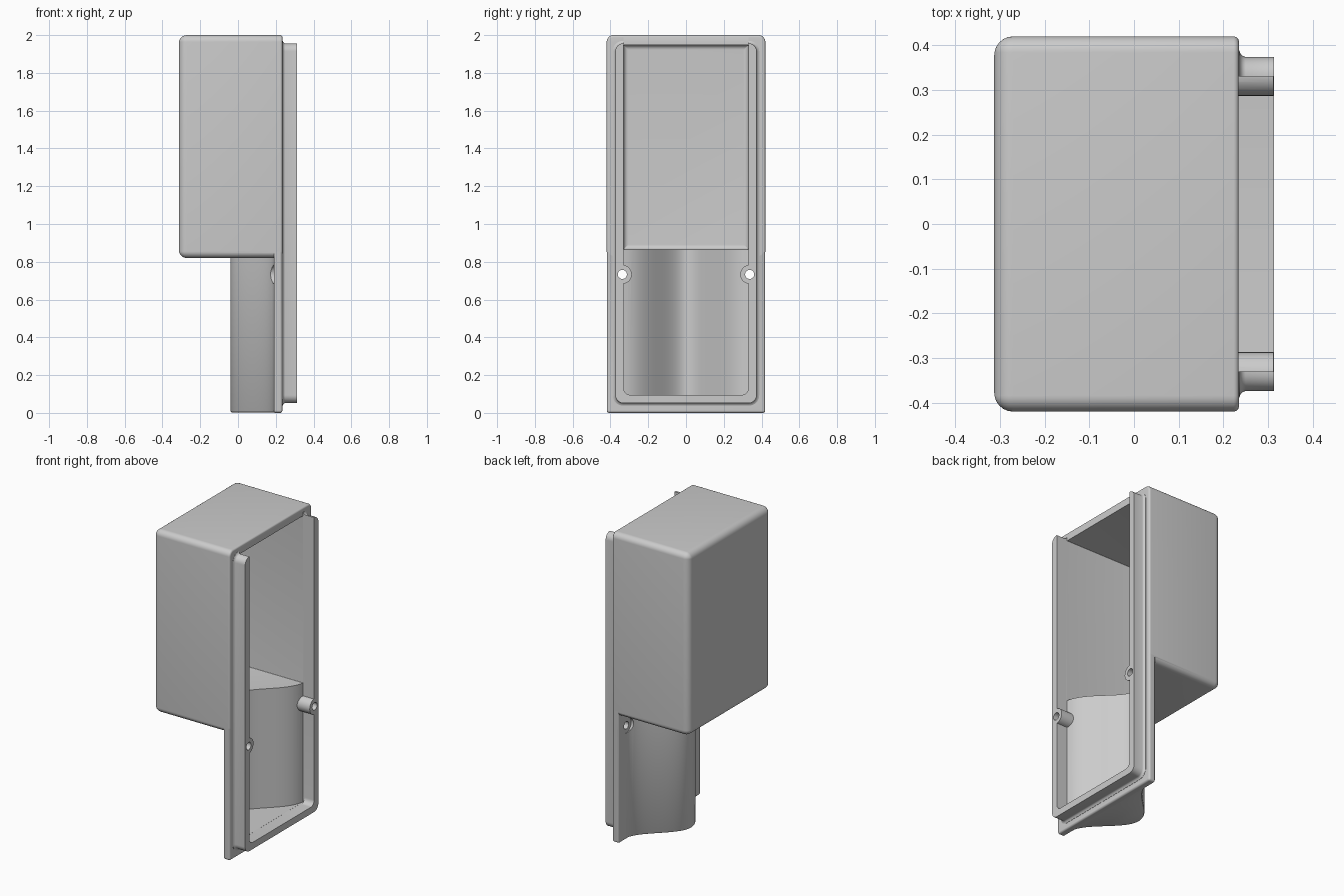
import bpy, bmesh
from math import sin, cos, pi, radians, hypot
from mathutils import Vector

cube = bpy.data.objects.get("Cube")
if cube:
    bpy.data.objects.remove(cube, do_unlink=True)

grey = bpy.data.materials.new("light grey plastic")
grey.use_nodes = True
colour = (0.6, 0.6, 0.6, 1)
grey.diffuse_color = colour
grey.node_tree.nodes["Principled BSDF"].inputs["Base Color"].default_value = colour

HALF = 0.42            # half width of the case
BACK, FRONT = -0.313, 0.235
TIP = 0.313            # front of the lip
SPLIT = 0.82           # underside of the upper box
SCREW_Y, SCREW_Z = 0.337, 0.733


def loft(name, rings):
    """Closed solid through rings of equal point count."""
    bm = bmesh.new()
    loops = [[bm.verts.new(p) for p in ring] for ring in rings]
    n = len(loops[0])
    for a, b in zip(loops, loops[1:]):
        for i in range(n):
            j = (i + 1) % n
            bm.faces.new((a[i], a[j], b[j], b[i]))
    bm.faces.new(loops[0])
    bm.faces.new(loops[-1])
    bmesh.ops.recalc_face_normals(bm, faces=bm.faces)
    mesh = bpy.data.meshes.new(name)
    bm.to_mesh(mesh)
    bm.free()
    mesh.materials.append(grey)
    ob = bpy.data.objects.new(name, mesh)
    bpy.context.collection.objects.link(ob)
    return ob


def rounded_rect(x, half, z0, z1, r, steps=8):
    pts = []
    corners = ((1, z1 - r, 0), (-1, z1 - r, 1), (-1, z0 + r, 2), (1, z0 + r, 3))
    for side, zc, quarter in corners:
        for i in range(steps + 1):
            a = (quarter + i / steps) * pi / 2
            pts.append((x, side * (half - r) + r * cos(a), zc + r * sin(a)))
    return pts


def slab(name, sections, half, z0, z1, r):
    """Rounded rectangle swept along x; sections are (x, inset)."""
    return loft(name, [rounded_rect(x, half - d, z0 + d, z1 - d, max(r - d, 0.003))
                       for x, d in sections])


def fillet(x, r, direction, steps=6):
    """Sections rounding an end at x; direction +1 starts there, -1 ends there."""
    secs = [(x + direction * r * (1 - cos(i / steps * pi / 2)),
             r * (1 - sin(i / steps * pi / 2))) for i in range(steps + 1)]
    return secs if direction > 0 else secs[::-1]


def wave(offset, limit, count=64):
    """Grip cross-section, offset towards the front along its normal."""
    k = pi / 0.35
    pts = []
    for i in range(count + 1):
        y = -0.35 + 0.7 * i / count
        x = 0.19 - 0.115 * (1 + cos(k * y))
        slope = 0.115 * k * sin(k * y)
        length = hypot(1, slope)
        py = y - offset * slope / length
        pts.append((x + offset / length, max(-limit, min(limit, py))))
    return pts


def grip(name, offset, limit, front, levels):
    """Wave section extruded in z; levels are (z, extra offset)."""
    rings = []
    for z, extra in levels:
        pts = wave(offset + extra, limit)
        ends = [(front, limit + 0.001), (front, -limit - 0.001)]
        rings.append([(x, y, z) for x, y in pts + ends])
    return loft(name, rings)


def rod(name, side, r, x0, x1, clip=1.0, steps=32):
    """Cylinder along x at a screw position, flattened beyond clip."""
    rings = []
    for x in (x0, x1):
        rings.append([(x, side * min(SCREW_Y + r * cos(2 * pi * i / steps), clip),
                       SCREW_Z + r * sin(2 * pi * i / steps)) for i in range(steps)])
    return loft(name, rings)


def combine(target, other, operation):
    mod = target.modifiers.new("join", "BOOLEAN")
    mod.operation, mod.solver, mod.object = operation, "EXACT", other
    bpy.context.view_layer.objects.active = target
    bpy.ops.object.modifier_apply(modifier=mod.name)
    bpy.data.objects.remove(other, do_unlink=True)


# Outer body: upper box, full height flange, wavy grip and lip
case = slab("case_shell", fillet(BACK, 0.042, 1) + fillet(FRONT, 0.012, -1),
            HALF, SPLIT, 2.0, 0.036)
flange = slab("flange", fillet(0.19, 0.006, 1) + fillet(FRONT - 0.0005, 0.012, -1),
              HALF - 0.0005, 0.0, 1.9, 0.014)
combine(case, flange, "UNION")
bulge = grip("grip", 0.0, 0.352, 0.212, [(0.001, 0.01), (0.004, 0.004), (0.011, 0), (0.85, 0)])
combine(case, bulge, "UNION")
lip = slab("lip", [(0.22, -0.014), (0.236, -0.014), (0.239, -0.007), (0.244, -0.002),
                   (0.25, 0), (TIP, 0)], 0.374, 0.052, 1.956, 0.042)
combine(case, lip, "UNION")

# Hollow: upper cavity, wavy lower cavity, lip opening
cavity = slab("upper_cavity", fillet(-0.268, 0.024, 1) + [(0.3, 0)], 0.33, 0.866, 1.947, 0.003)
combine(case, cavity, "DIFFERENCE")
lower = grip("lower_cavity", 0.045, 0.3295, 0.245, [(0.096, 0), (0.9, 0)])
combine(case, lower, "DIFFERENCE")
opening = slab("lip_opening", [(0.2345, 0), (0.4, 0)], 0.3302, 0.0955, 2.1, 0.034)
combine(case, opening, "DIFFERENCE")

# Screw bosses with rear recess and through hole
for side in (1, -1):
    combine(case, rod("screw_boss", side, 0.05, 0.202, TIP - 0.001, 0.368), "UNION")
    combine(case, rod("recess", side, 0.049, 0.0, 0.191), "DIFFERENCE")
    combine(case, rod("screw_hole", side, 0.024, 0.0, 0.5), "DIFFERENCE")

# Smooth curves, crisp edges
bpy.ops.object.select_all(action="DESELECT")
case.select_set(True)
bpy.context.view_layer.objects.active = case
bpy.ops.object.shade_smooth_by_angle(angle=radians(30))
